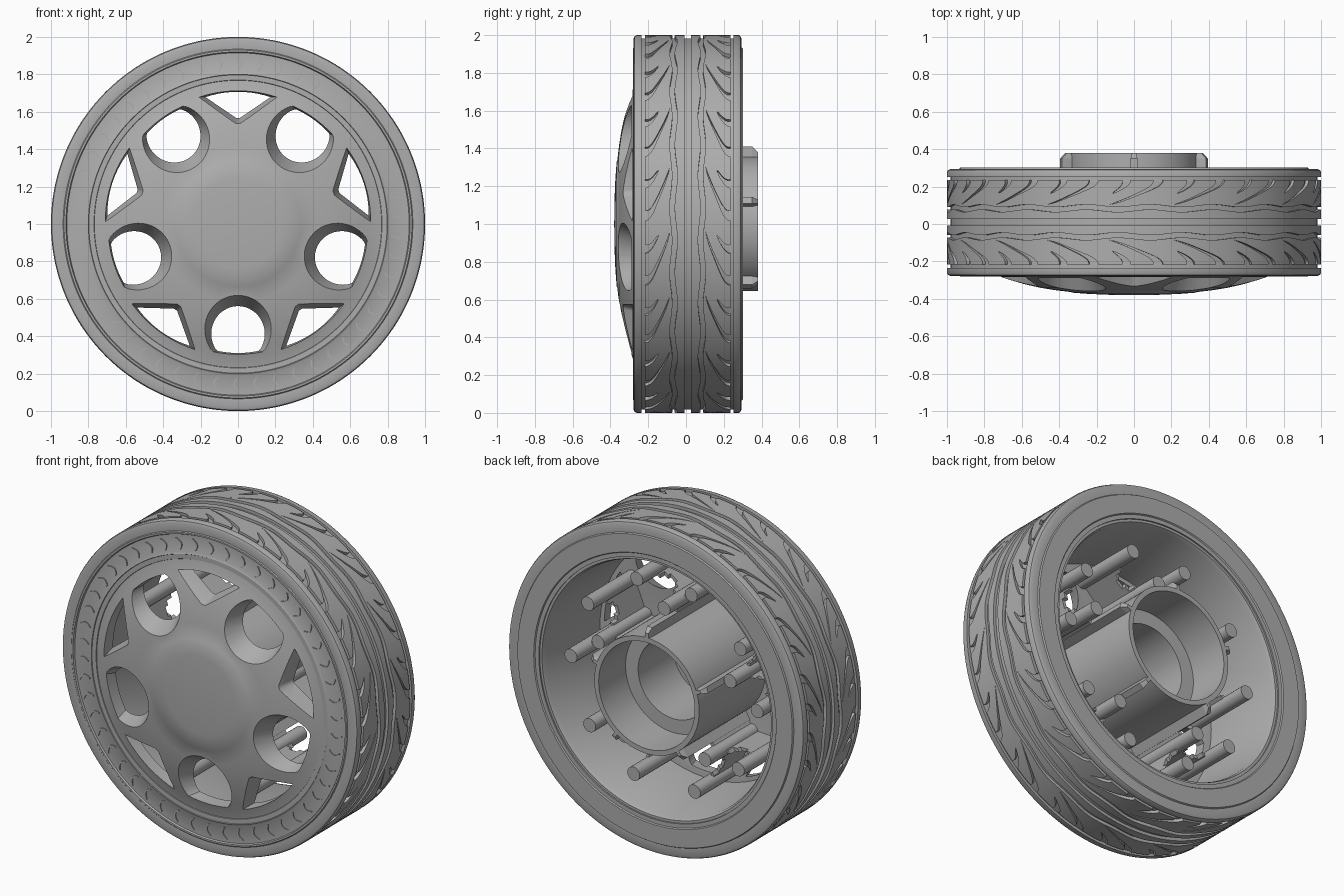
import bpy, bmesh
from math import sin, cos, pi, radians, sqrt, hypot

cube = bpy.data.objects.get("Cube")
if cube:
    bpy.data.objects.remove(cube)

grey = bpy.data.materials.new("mid_grey")
grey.use_nodes = True
grey.diffuse_color = (0.42, 0.42, 0.42, 1)
grey.node_tree.nodes["Principled BSDF"].inputs["Base Color"].default_value = (0.42, 0.42, 0.42, 1)

SPOKES = [k * 2 * pi / 5 for k in range(5)]
MID = 0.009          # centre line of the tread
REPEATS = 18         # tread pattern repeats


def polar(r, ang, y):
    return (r * cos(ang), y, 1 + r * sin(ang))


def finish(name, bm):
    bmesh.ops.remove_doubles(bm, verts=bm.verts, dist=1e-5)
    bmesh.ops.recalc_face_normals(bm, faces=bm.faces)
    mesh = bpy.data.meshes.new(name)
    bm.to_mesh(mesh)
    bm.free()
    mesh.materials.append(grey)
    ob = bpy.data.objects.new(name, mesh)
    bpy.context.collection.objects.link(ob)
    return ob


def smooth(ob):
    bpy.ops.object.select_all(action='DESELECT')
    ob.select_set(True)
    bpy.context.view_layer.objects.active = ob
    bpy.ops.object.shade_smooth_by_angle(angle=radians(32))


def lathe(name, profile, segs=128):
    """Turn a closed (radius, y) profile around the axle."""
    bm = bmesh.new()
    rings = [[bm.verts.new(polar(r, 2 * pi * i / segs, y)) for r, y in profile]
             for i in range(segs)]
    n = len(profile)
    for i in range(segs):
        a, b = rings[i], rings[(i + 1) % segs]
        for j in range(n):
            k = (j + 1) % n
            if profile[j][0] or profile[k][0]:
                bm.faces.new((a[j], a[k], b[k], b[j]))
    bmesh.ops.dissolve_degenerate(bm, dist=1e-6, edges=bm.edges)
    return finish(name, bm)


def prism(bm, pts, y0, y1, turn=0, s0=1, s1=1, centre=(0, 0)):
    """Extrude a wheel-plane outline along the axle, optionally tapered."""
    loops = []
    for y, s in ((y0, s0), (y1, s1)):
        loop = []
        for a, b in pts:
            a, b = centre[0] + (a - centre[0]) * s, centre[1] + (b - centre[1]) * s
            loop.append(bm.verts.new((a * cos(turn) - b * sin(turn), y,
                                      1 + a * sin(turn) + b * cos(turn))))
        loops.append(loop)
    lo, hi = loops
    bm.faces.new(lo)
    bm.faces.new(hi[::-1])
    for i in range(len(lo)):
        j = (i + 1) % len(lo)
        bm.faces.new((lo[i], hi[i], hi[j], lo[j]))


def disc(cx, cy, r, n):
    return [(cx + r * cos(2 * pi * i / n), cy + r * sin(2 * pi * i / n)) for i in range(n)]


def raised_band(name, columns, rows, place, keep):
    """Raise a grid of cells laid round the tyre; place gives (angle, y)."""
    bm = bmesh.new()
    low, high = 0.978, 1.0
    grid = [[bm.verts.new(polar(low, *place(i, j))) for j in range(rows + 1)]
            for i in range(columns + 1)]
    for i in range(columns):
        for j in range(rows):
            if keep(i):
                bm.faces.new((grid[i][j], grid[i + 1][j], grid[i + 1][j + 1], grid[i][j + 1]))
    bmesh.ops.remove_doubles(bm, verts=bm.verts, dist=1e-5)
    out = bmesh.ops.extrude_face_region(bm, geom=bm.faces[:])
    for v in out["geom"]:
        if isinstance(v, bmesh.types.BMVert):
            v.co.x *= high / low
            v.co.z = 1 + (v.co.z - 1) * high / low
    smooth(finish(name, bm))


# Tyre body with shoulder rings and stepped sidewalls
smooth(lathe("tyre_body", [
    (0.79, -0.26), (0.80, -0.276), (0.81, -0.27), (0.915, -0.27), (0.92, -0.28),
    (0.93, -0.28), (0.935, -0.275), (0.98, -0.278), (0.995, -0.272), (1, -0.26),
    (1, -0.236), (0.982, -0.236), (0.982, 0.252), (1, 0.252), (1, 0.278),
    (0.995, 0.288), (0.98, 0.294), (0.935, 0.293), (0.93, 0.301), (0.82, 0.301),
    (0.815, 0.294), (0.79, 0.294)]))

# Rim barrel
smooth(lathe("rim_barrel", [
    (0.80, 0.285), (0.775, 0.285), (0.765, 0.26), (0.73, -0.2), (0.73, -0.25),
    (0.765, -0.262), (0.77, -0.272), (0.80, -0.272)]))


# Tread: a wavy centre rib and a slotted outer block row on each side
def wave(ang):
    return 0.007 * sin(REPEATS * ang)


SUB, ROWS = 5, 14
PER = 2 * SUB + 2    # columns in one repeat


def slot_columns(v):
    long_slot = 0.15 * sqrt(max(0, (v - 0.12) / 0.88))
    short_slot = 0.13 * sqrt(max(0, (v - 0.5) / 0.5))
    first = [long_slot + (0.5 - long_slot) * i / SUB for i in range(SUB + 1)]
    second = [0.5 + short_slot + (0.5 - short_slot) * i / SUB for i in range(SUB + 1)]
    return [0] + first + second


for side, word in ((-1, "front"), (1, "back")):
    def rib_place(i, j):
        ang = 2 * pi * i / 180
        return ang, MID + side * (0.018 + j * (0.044 + wave(ang)))

    def block_place(i, j):
        v = j / ROWS
        u = i // PER + slot_columns(v)[i % PER]
        ang = 2 * pi / REPEATS * (u - 0.95 * sin(v * pi / 2))
        inner = 0.088 + wave(ang)
        return ang, MID + side * (inner + v * (0.226 - inner))

    raised_band(word + "_centre_rib", 180, 1, rib_place, lambda i: True)
    raised_band(word + "_tread_blocks", REPEATS * PER, ROWS, block_place,
                lambda i: i % PER not in (0, SUB + 1))

# Curved sidewall marks
bm = bmesh.new()
for k in range(50):
    steps = [i / 6 for i in range(7)]
    edge = [(0.022 * sin(pi * t) - 0.008 * t, 0.825 + 0.07 * t) for t in steps]
    prism(bm, edge + [(a + 0.008, b) for a, b in reversed(edge)], -0.265, -0.276,
          2 * pi * k / 50)
finish("sidewall_marks", bm)

# Domed wheel cover
cover = lathe("wheel_cover", [
    (0, -0.38), (0.12, -0.379), (0.24, -0.374), (0.33, -0.367), (0.335, -0.364),
    (0.42, -0.354), (0.5, -0.341), (0.58, -0.323), (0.66, -0.3), (0.73, -0.276),
    (0.768, -0.268), (0.768, -0.21), (0.7, -0.21), (0.5, -0.24), (0.3, -0.27), (0, -0.29)])


def clip(pts, limit):
    return [(a * min(1, limit / hypot(a, b)), b * min(1, limit / hypot(a, b))) for a, b in pts]


# Openings: five clipped round holes and five triangles, both tapering inward
round_hole = clip(disc(0, 0.58, 0.18, 48), 0.70)
arc = [radians(71.5 + 37 * i / 10) for i in range(11)]
triangle = [(0.715 * cos(a), 0.715 * sin(a)) for a in arc] + [(-0.012, 0.54), (0.012, 0.54)]
for name, shape, pivot, turn in (("round_cutter", round_hole, 0.655, pi),
                                 ("triangle_cutter", triangle, 0.68, 0)):
    bm = bmesh.new()
    for spoke in SPOKES:
        prism(bm, shape, -0.42, -0.12, spoke + turn, 1.2, 0.58, (0, pivot))
    cutter = finish(name, bm)
    cutter.hide_render = True
    mod = cover.modifiers.new(name, 'BOOLEAN')
    mod.operation, mod.solver, mod.object = 'DIFFERENCE', 'EXACT', cutter
    bpy.context.view_layer.objects.active = cover
    bpy.ops.object.modifier_apply(modifier=name)
    bpy.data.objects.remove(cutter)
smooth(cover)

# Hub sleeve with a stepped bore
smooth(lathe("hub_sleeve", [
    (0.355, -0.3), (0.355, 0.38), (0.325, 0.38), (0.325, 0.12), (0.24, 0.12),
    (0.24, -0.22), (0, -0.22), (0, -0.3)], 96))

# Hub ribs, pegs and the dipped walls joining the pegs
ribs, pegs, walls = bmesh.new(), bmesh.new(), bmesh.new()
tip = (0, 0.47)
corner = (0.63 * sin(radians(17)), 0.63 * cos(radians(17)))
for spoke in SPOKES:
    rib = [(-0.018, 0.34), (0.018, 0.34), (0.018, 0.41), (-0.018, 0.41)]
    prism(ribs, rib, -0.26, 0.35, spoke)
    prism(ribs, rib, 0.35, 0.38, spoke, 1, 0.6, (0, 0.34))
    prism(ribs, [(-0.012, 0.4), (0.012, 0.4), (0.012, 0.47), (-0.012, 0.47)], -0.26, 0.1, spoke)
    prism(pegs, disc(*tip, 0.042, 20), -0.26, 0.214, spoke)
    for side in (-1, 1):
        prism(pegs, disc(side * corner[0], corner[1], 0.042, 20), -0.24, 0.214, spoke)
        for i in range(8):
            ends = []
            for t in (i / 8, (i + 1) / 8):
                ends.append((side * corner[0] * t, tip[1] + (corner[1] - tip[1]) * t))
            strip = [(a, b - 0.012) for a, b in ends] + [(a, b + 0.012) for a, b in ends[::-1]]
            prism(walls, strip, -0.24, 0.15 - 0.17 * sin(pi * (i + 0.5) / 8), spoke)
finish("hub_ribs", ribs)
smooth(finish("mounting_pegs", pegs))
finish("peg_walls", walls)
